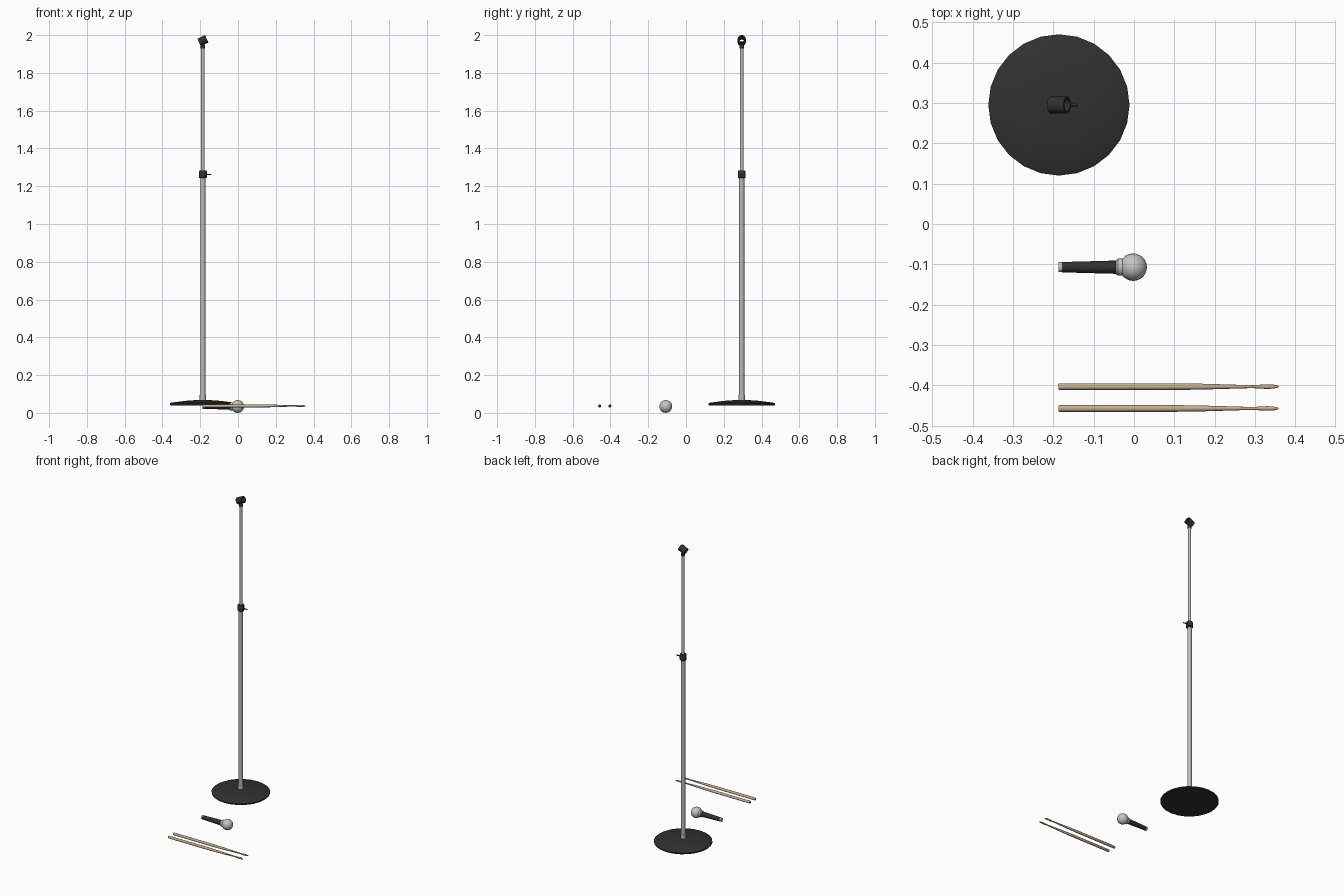
import bpy, math
from mathutils import Matrix, Vector

if "Cube" in bpy.data.objects:
    bpy.data.objects.remove(bpy.data.objects["Cube"])


def material(name, rgb):
    m = bpy.data.materials.new(name)
    m.diffuse_color = (*rgb, 1)
    m.use_nodes = True
    m.node_tree.nodes["Principled BSDF"].inputs["Base Color"].default_value = m.diffuse_color
    return m


BLACK = material("black", (0.03, 0.03, 0.03))
STEEL = material("steel", (0.50, 0.50, 0.50))
SILVER = material("silver", (0.55, 0.55, 0.55))
WOOD = material("wood", (0.56, 0.42, 0.27))


def lathe(name, profile, mat, origin, axis=(0, 0, 1), n=24, closed=False):
    """Spin (radius, height) points around an axis through origin."""
    verts, rings, faces = [], [], []
    for r, h in profile:
        if r == 0:
            rings.append([len(verts)] * n)
            verts.append((0, 0, h))
        else:
            rings.append(list(range(len(verts), len(verts) + n)))
            verts += [(r * math.cos(2 * math.pi * i / n),
                       r * math.sin(2 * math.pi * i / n), h) for i in range(n)]
    pairs = list(zip(rings, rings[1:]))
    if closed:
        pairs.append((rings[-1], rings[0]))
    for a, b in pairs:
        for i in range(n):
            j = (i + 1) % n
            faces.append(list(dict.fromkeys((a[i], a[j], b[j], b[i]))))
    me = bpy.data.meshes.new(name)
    me.from_pydata(verts, [], faces)
    me.materials.append(mat)
    ob = bpy.data.objects.new(name, me)
    bpy.context.collection.objects.link(ob)
    rot = Vector((0, 0, 1)).rotation_difference(Vector(axis)).to_matrix().to_4x4()
    me.transform(Matrix.Translation(origin) @ rot)
    bpy.ops.object.select_all(action='DESELECT')
    ob.select_set(True)
    bpy.context.view_layer.objects.active = ob
    bpy.ops.object.shade_smooth_by_angle(angle=math.radians(35))
    return ob


def rod(r, a, b):
    return [(0, a), (r, a), (r, b), (0, b)]


X = (1, 0, 0)
SX, SY = -0.186, 0.295
stand = (SX, SY, 0)

# Stand: domed base, two telescoping poles
lathe("stand_base", [(0, 0.04), (0.172, 0.04), (0.175, 0.043), (0.175, 0.05),
                     (0.168, 0.054), (0.09, 0.064), (0.02, 0.069), (0, 0.069)],
      BLACK, stand)
lathe("base_collar", rod(0.0165, 0.062, 0.095), STEEL, stand)
lathe("lower_pole", rod(0.0138, 0.06, 1.25), STEEL, stand, n=16)
lathe("upper_pole", rod(0.0095, 1.24, 1.94), STEEL, stand, n=16)

# Height clutch with its side screw
lathe("height_clutch", [(0, 1.243), (0.018, 1.243), (0.021, 1.247), (0.021, 1.276),
                        (0.018, 1.283), (0, 1.283)], BLACK, stand)
lathe("clutch_screw", rod(0.0035, 0, 0.047), BLACK, (SX, SY, 1.262), X, 12)

# Tilted microphone clip: open tube on a short stem
t = math.radians(25)
lathe("clip_stem", [(0, 1.93), (0.012, 1.93), (0.012, 1.945), (0.009, 1.953), (0, 1.953)],
      BLACK, stand, n=16)
lathe("microphone_clip", [(0.016, -0.0225), (0.0215, -0.0225), (0.0215, 0.0225), (0.016, 0.0225)],
      BLACK, (SX, SY, 1.971), (math.cos(t), 0, math.sin(t)), closed=True)

# Microphone lying along x
mic = (0, -0.107, 0.034)
ball = [(0.034 * math.sin(math.pi * i / 12), -0.002 - 0.034 * math.cos(math.pi * i / 12))
        for i in range(1, 12)]
lathe("microphone_head", [(0, -0.036)] + ball + [(0, 0.032)], SILVER, mic, X, 20)
lathe("microphone_collar", [(0, -0.044), (0.018, -0.044), (0.021, -0.04), (0.021, -0.027),
                            (0, -0.027)], SILVER, mic, X)
lathe("microphone_handle", [(0, -0.178), (0.0128, -0.178), (0.0165, -0.043), (0, -0.043)],
      BLACK, mic, X)
lathe("microphone_end", rod(0.0125, -0.187, -0.177), SILVER, mic, X)

# Pair of drumsticks
stick = [(0, -0.187), (0.007, -0.187), (0.0083, -0.184), (0.0083, 0.10), (0.0072, 0.17),
         (0.0042, 0.27), (0.0036, 0.295), (0.0046, 0.31), (0.0056, 0.33), (0.0048, 0.346),
         (0.0026, 0.356), (0, 0.359)]
for i, y in enumerate((-0.403, -0.457)):
    lathe(f"drumstick_{i + 1}", stick, WOOD, (0, y, 0.037), X, 16)
